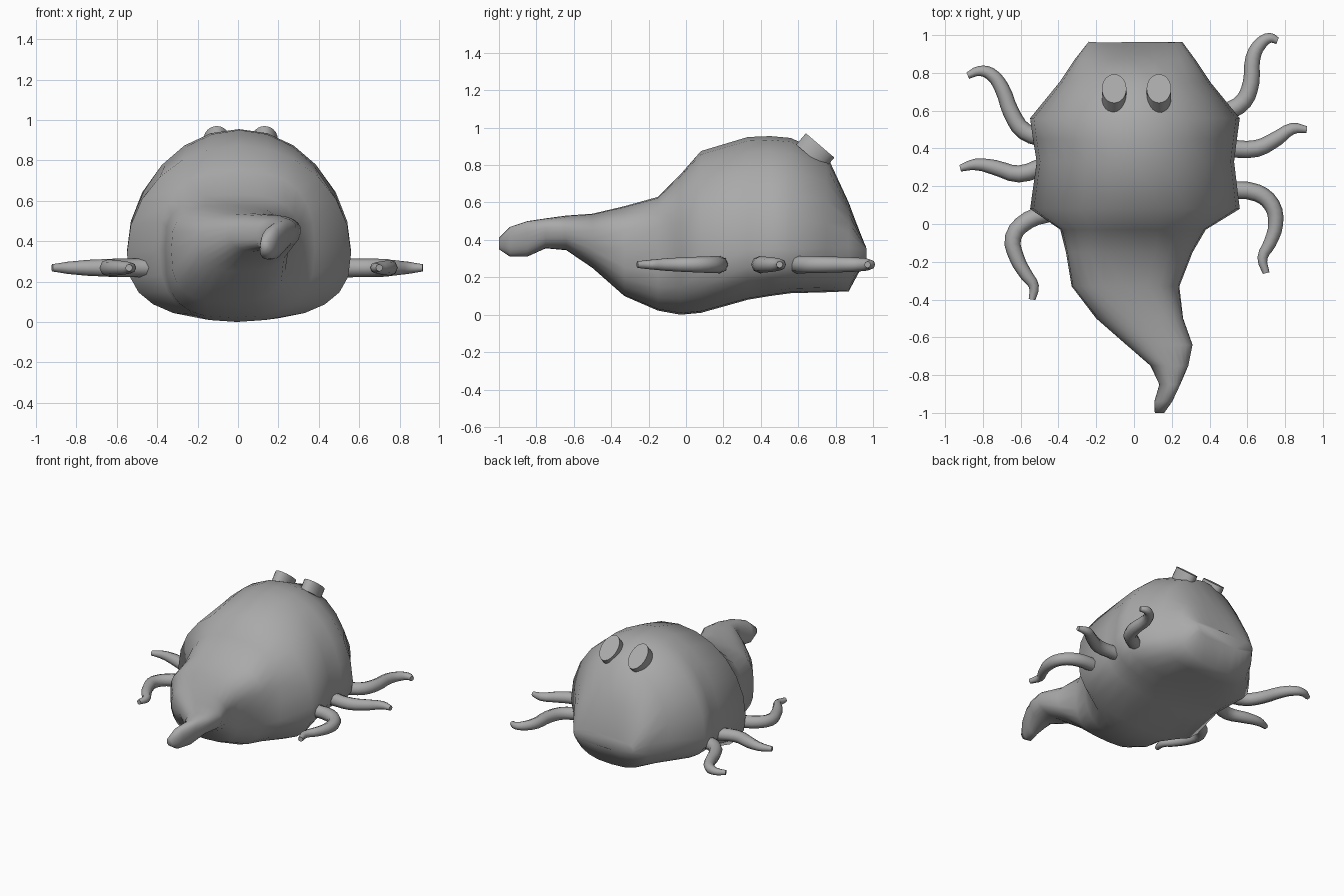
import bpy, bmesh, math

if "Cube" in bpy.data.objects:
    bpy.data.objects.remove(bpy.data.objects["Cube"])

grey = bpy.data.materials.new("grey")
grey.diffuse_color = (0.4, 0.4, 0.4, 1)
grey.use_nodes = True
grey.node_tree.nodes["Principled BSDF"].inputs["Base Color"].default_value = grey.diffuse_color


def finish(obj, angle):
    obj.data.materials.clear()
    obj.data.materials.append(grey)
    bpy.ops.object.select_all(action='DESELECT')
    obj.select_set(True)
    bpy.context.view_layer.objects.active = obj
    bpy.ops.object.shade_smooth_by_angle(angle=math.radians(angle))


def spow(v, n):
    return math.copysign(abs(v) ** (2 / n), v)


# Body rings from tail tip to rear:
# y, left x, right x, bottom z, widest z, top z, squareness, sideways lean
RINGS = [
    (-1.00, .11, .16, .35, .38, .41, 2.0, 0),
    (-.94, .11, .20, .31, .39, .47, 2.3, .15),
    (-.85, .14, .24, .31, .41, .50, 2.5, .2),
    (-.75, .09, .285, .355, .44, .515, 2.5, .2),
    (-.64, -.04, .31, .345, .44, .53, 2.4, .15),
    (-.50, -.20, .26, .25, .40, .54, 2.5, .1),
    (-.33, -.33, .24, .10, .36, .58, 3.0, 0),
    (-.15, -.36, .31, .022, .36, .63, 3.0, 0),
    (-.03, -.39, .38, .0, .36, .75, 2.6, 0),
    (.08, -.55, .56, .01, .34, .875, 2.0, 0),
    (.33, -.515, .53, .08, .35, .95, 2.0, 0),
    (.45, -.535, .545, .10, .35, .955, 2.0, 0),
    (.56, -.55, .56, .115, .35, .945, 1.95, 0),
    (.75, -.395, .405, .12, .36, .86, 2.0, 0),
    (.87, -.315, .325, .125, .36, .60, 2.4, 0),
    (.965, -.24, .255, .28, .33, .375, 3.0, 0),
]
SIDES = 24

bm = bmesh.new()
rings = []
for y, xl, xr, zb, zm, zt, n, lean in RINGS:
    ring = []
    for i in range(SIDES):
        a = 2 * math.pi * i / SIDES
        # the underside is fuller than the dome
        k = max(n, 2.6) if math.sin(a) < 0 and y > -.1 else n
        c, s = spow(math.cos(a), k), spow(math.sin(a), k)
        z = zm + s * ((zt - zm) if s > 0 else (zm - zb))
        x = (xl + xr) / 2 + c * (xr - xl) / 2 + lean * (z - zm)
        # shallow notch in the middle of the rear
        notch = .018 * (1 - abs(c)) if y > .9 else 0
        ring.append(bm.verts.new((x, y - notch, z)))
    rings.append(ring)
for r0, r1 in zip(rings, rings[1:]):
    for i in range(SIDES):
        j = (i + 1) % SIDES
        bm.faces.new((r0[i], r0[j], r1[j], r1[i]))
bm.faces.new(rings[0])
bm.faces.new(rings[-1])
bmesh.ops.recalc_face_normals(bm, faces=bm.faces)
mesh = bpy.data.meshes.new("body")
bm.to_mesh(mesh)
bm.free()
body = bpy.data.objects.new("body", mesh)
bpy.context.collection.objects.link(body)
finish(body, 100)

# Six wavy tentacles, flat in plan and tapering to the tip
PATHS = {
    "left_rear": [(-.46, .45), (-.58, .49), (-.65, .59), (-.70, .72), (-.76, .795), (-.82, .81), (-.88, .785)],
    "left_middle": [(-.47, .31), (-.61, .265), (-.74, .30), (-.84, .315), (-.92, .295)],
    "left_front": [(-.44, .06), (-.56, .02), (-.64, -.07), (-.62, -.18), (-.57, -.27), (-.53, -.33), (-.54, -.40)],
    "right_rear": [(.49, .59), (.58, .65), (.62, .75), (.63, .88), (.67, .955), (.72, .985), (.76, .97)],
    "right_middle": [(.50, .40), (.65, .40), (.76, .455), (.84, .505), (.915, .50)],
    "right_front": [(.50, .18), (.65, .165), (.73, .10), (.75, 0), (.72, -.10), (.68, -.18), (.70, -.26)],
}
for name, path in PATHS.items():
    curve = bpy.data.curves.new(name + "_tentacle", 'CURVE')
    curve.dimensions = '3D'
    curve.bevel_depth = .047
    curve.bevel_resolution = 2
    curve.use_fill_caps = True
    curve.resolution_u = 3
    spline = curve.splines.new('BEZIER')
    spline.bezier_points.add(len(path) - 1)
    for i, (p, (x, y)) in enumerate(zip(spline.bezier_points, path)):
        p.co = (x, y, .268)
        p.handle_left_type = p.handle_right_type = 'AUTO'
        p.radius = 1 - .62 * (i / (len(path) - 1)) ** 2
    obj = bpy.data.objects.new(name + "_tentacle", curve)
    bpy.context.collection.objects.link(obj)
    bpy.ops.object.select_all(action='DESELECT')
    obj.select_set(True)
    bpy.context.view_layer.objects.active = obj
    bpy.ops.object.convert(target='MESH')
    finish(bpy.context.view_layer.objects.active, 50)

# Two oval eye studs tilted towards the rear
tilt = .707
for name, x in (("left_eye", -.105), ("right_eye", .132)):
    depth = .08
    bpy.ops.mesh.primitive_cylinder_add(
        vertices=24, radius=1, depth=1,
        location=(x, .717 - math.sin(tilt) * depth / 2, .905 - math.cos(tilt) * depth / 2),
        rotation=(-tilt, 0, 0))
    eye = bpy.context.object
    eye.name = name
    eye.scale = (.065, .1, depth)
    finish(eye, 40)
